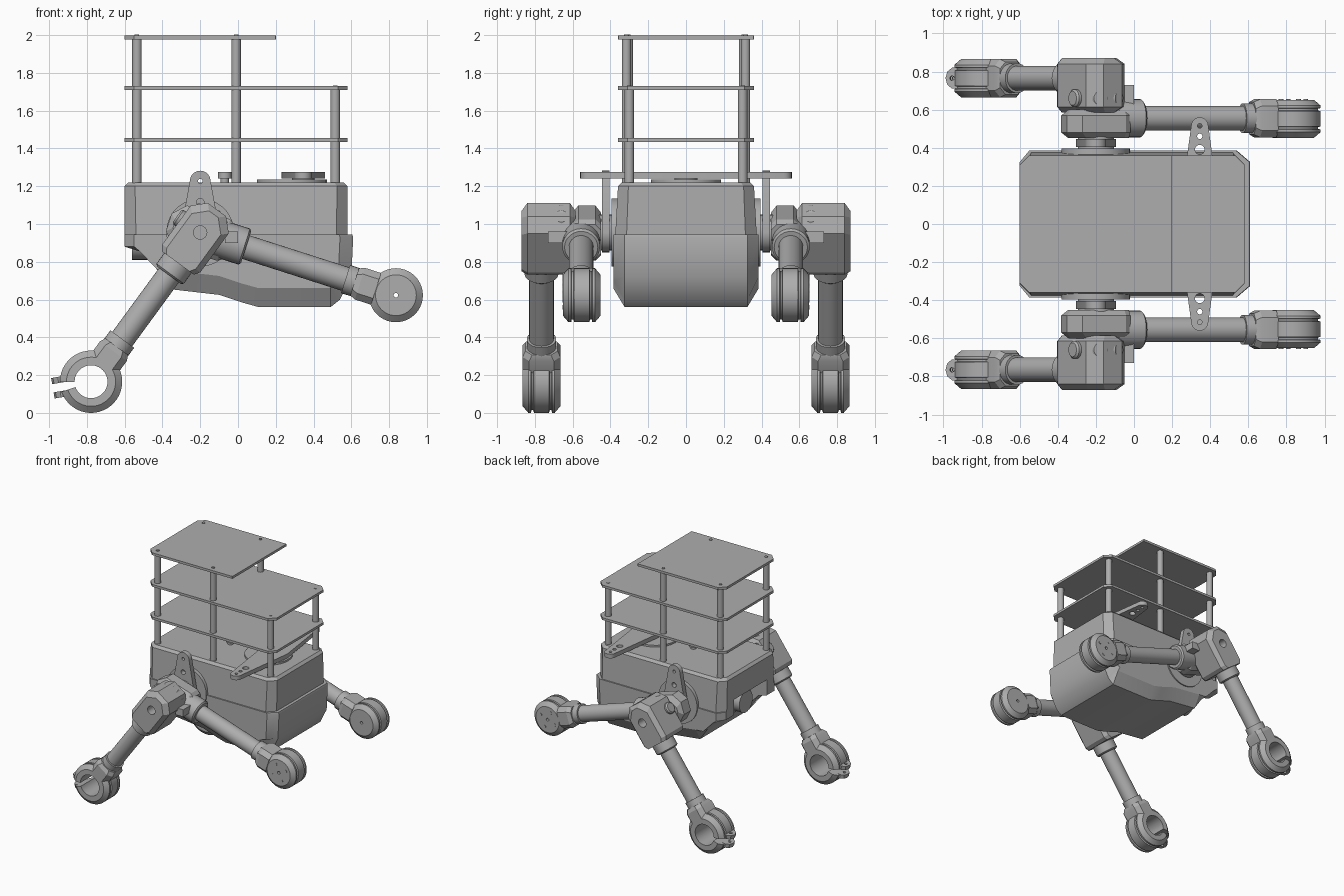
import bpy, bmesh, math
from mathutils import Vector as V

if "Cube" in bpy.data.objects:
    bpy.data.objects.remove(bpy.data.objects["Cube"], do_unlink=True)

grey = bpy.data.materials.new("light grey")
grey.use_nodes = True
GREY = (0.42, 0.42, 0.42, 1)
grey.diffuse_color = GREY
grey.node_tree.nodes["Principled BSDF"].inputs["Base Color"].default_value = GREY
parts = []


def loft(name, rings, closed=False):
    """Skin a row of equal-length rings; cap the ends unless closed."""
    bm = bmesh.new()
    rows = [[bm.verts.new(p) for p in ring] for ring in rings]
    pairs = list(zip(rows, rows[1:]))
    if closed:
        pairs.append((rows[-1], rows[0]))
    else:
        bm.faces.new(rows[0])
        bm.faces.new(rows[-1])
    for a, b in pairs:
        for i in range(len(a)):
            j = (i + 1) % len(a)
            bm.faces.new((a[i], a[j], b[j], b[i]))
    bmesh.ops.recalc_face_normals(bm, faces=bm.faces)
    mesh = bpy.data.meshes.new(name)
    bm.to_mesh(mesh)
    bm.free()
    mesh.materials.append(grey)
    ob = bpy.data.objects.new(name, mesh)
    bpy.context.collection.objects.link(ob)
    parts.append(ob)
    return ob


def octagon(hx, hy, c):
    return [(hx, hy - c), (hx - c, hy), (c - hx, hy), (-hx, hy - c),
            (-hx, c - hy), (c - hx, -hy), (hx - c, -hy), (hx, c - hy)]


def circle(r, n=28):
    return [(r * math.cos(math.tau * i / n), r * math.sin(math.tau * i / n)) for i in range(n)]


def sweep(name, start, direction, sections):
    """Sections are (distance, 2D outline) along a direction."""
    d = V(direction).normalized()
    u = V((1, 0, 0)) if abs(d.y) > 0.9 or abs(d.z) > 0.99 else V((0, 1, 0))
    w = d.cross(u)
    return loft(name, [[V(start) + d * t + u * p + w * q for p, q in ring] for t, ring in sections])


def rod(name, start, direction, length, r):
    return sweep(name, start, direction, [(0, circle(r)), (length, circle(r))])


def box(name, c, h):
    return sweep(name, (c[0], c[1], c[2] - h[2]), (0, 0, 1),
                 [(z, [(h[0], h[1]), (-h[0], h[1]), (-h[0], -h[1]), (h[0], -h[1])]) for z in (0, 2 * h[2])])


def lathe(name, centre, profile, start=0.0, span=math.tau, n=40):
    """Spin a closed (radius, y) profile round a y axis."""
    full = span >= math.tau
    angles = [start + span * i / n for i in range(n if full else n + 1)]
    return loft(name, [[V(centre) + V((r * math.cos(a), y, r * math.sin(a))) for r, y in profile]
                       for a in angles], full)


def horn(r0, r1, length, n=10):
    """Tapered outline pointing along +v, wide round base, narrow round tip."""
    tip = [(r1 * math.cos(math.pi * i / n), length + r1 * math.sin(math.pi * i / n)) for i in range(n + 1)]
    base = [(-r0 * math.cos(math.pi * i / n), -r0 * math.sin(math.pi * i / n)) for i in range(n + 1)]
    return tip + base


def cut(targets, cutter):
    parts.remove(cutter)
    cutter.hide_render = True
    cutter.display_type = 'WIRE'
    cutter.hide_set(True)
    for ob in targets:
        m = ob.modifiers.new("cut", 'BOOLEAN')
        m.object = cutter
        m.solver = 'EXACT'


# Body: chamfered upper shell over a lower shell with an arched tail
upper = loft("upper_shell", [[V((x - 0.01, y, z)) for x, y in octagon(hx, hy, c)] for z, hx, hy, c in (
    (0.93, 0.59, 0.375, 0.06), (1.2, 0.59, 0.36, 0.055), (1.22, 0.57, 0.34, 0.05))])
inner = [(-0.6, 0.945), (-0.6, 0.88), (-0.52, 0.855), (-0.43, 0.76), (-0.36, 0.655), (-0.1, 0.625),
         (0.02, 0.585), (0.11, 0.56), (0.49, 0.56), (0.54, 0.6), (0.6, 0.72), (0.61, 0.93), (0.605, 0.945)]
outer = []
for x, z in inner:
    front = x > 0.5
    raised = z + (0.1 if z < 0.7 else 0.0)
    outer.append((x - 0.07 if front else max(x, -0.55), raised))
lower = loft("lower_shell", [[V((x, y, z)) for x, z in prof] for y, prof in (
    (-0.385, outer), (-0.325, inner), (0.325, inner), (0.385, outer))])
cut([upper, lower], box("tail_pocket_cutter", (-0.55, 0, 0.88), (0.1, 0.22, 0.13)))
rod("tail_motor", (-0.56, 0, 0.9), (1, 0, 0), 0.12, 0.09)

# Decks on standoffs
for name, z, x1 in (("lower_deck", 1.435, 0.58), ("middle_deck", 1.71, 0.58), ("top_deck", 1.977, 0.2)):
    c = 0.05
    f = c if x1 > 0.5 else 0.002
    outline = [(x1, 0.36 - f), (x1 - f, 0.36), (c - 0.6, 0.36), (-0.6, 0.36 - c),
               (-0.6, c - 0.36), (c - 0.6, -0.36), (x1 - f, -0.36), (x1, f - 0.36)]
    loft(name, [[V((x, y, h)) for x, y in outline] for h in (z, z + 0.02)])
for s in (1, -1):
    for name, x, y, top in (("rear", -0.535, 0.305, 1.98), ("middle", -0.01, 0.315, 1.98), ("front", 0.515, 0.3, 1.71)):
        rod(name + "_standoff", (x, y * s, 1.2), (0, 0, 1), top - 1.2, 0.025)
        rod(name + "_screw", (x, y * s, top + 0.01), (0, 0, 1), 0.013, 0.012)

# Top gear: knob, pivot plate and double arm
rod("knob_stem", (-0.07, 0, 1.21), (0, 0, 1), 0.04, 0.022)
rod("knob_cap", (-0.07, 0, 1.24), (0, 0, 1), 0.035, 0.036)
rod("pivot_plate", (0.285, 0, 1.21), (0, 0, 1), 0.025, 0.185)
rod("pivot_post", (0.345, 0, 1.22), (0, 0, 1), 0.03, 0.06)
for s in (1, -1):
    arm = loft("top_arm", [[V((0.345 + p, q * s, z)) for p, q in horn(0.115, 0.045, 0.515)] for z in (1.24, 1.275)])
    for y, r in ((0.515, 0.012), (0.46, 0.014), (0.39, 0.025)):
        cut([arm], rod("arm_hole_cutter", (0.345, y * s, 1.22), (0, 0, 1), 0.08, r))

HIP = V((-0.2, 0, 0.955))
FOOT = V((-0.778, 0, 0.165))
WHEEL = V((0.836, 0, 0.623))


def knuckle_outline(rear, front, h):
    c = 0.065
    return [(front, h - 0.02), (front - 0.03, h), (c - rear, h), (-rear, h - c),
            (-rear, c - h), (c - rear, -h), (front - 0.03, -h), (front, 0.02 - h)]


def knuckle(name, direction, y0, y1, s, rear, front, h):
    """Chamfered joint block, long axis along a limb."""
    d = direction.normalized()
    w = V((-d.z, 0, d.x))
    rings = []
    for y, k in ((y0, 0.03), (y0 + 0.03, 0), (y1 - 0.03, 0), (y1, 0.03)):
        rings.append([HIP + d * t + w * q + V((0, y * s, 0))
                      for t, q in knuckle_outline(rear - k, front, h - k)])
    return loft(name, rings)


def limb(name, end, y, r0, collar_r, c0, c1):
    """Tube with a collar at the joint and a clamp block at the far end."""
    off = V((0, y, 0))
    d = end - HIP
    n = d.length
    rod(name + "_tube", HIP + off + d.normalized() * 0.12, d, n - 0.26, 0.065)
    sweep(name + "_collar", HIP + off, d, [(c0, circle(r0)), (c1 - 0.01, circle(r0)), (c1, circle(r0 - 0.012))])
    sweep(name + "_end_collar", HIP + off, d, [(n - 0.28, circle(collar_r)), (n - 0.2, circle(collar_r))])
    sweep(name + "_end_block", HIP + off, d, [
        (n - 0.23, octagon(0.085, 0.075, 0.035)), (n - 0.2, octagon(0.1, 0.088, 0.035)),
        (n - 0.11, octagon(0.1, 0.088, 0.035))])


def rim(r, hole):
    half = [(hole, 0.1), (r - 0.035, 0.1), (r, 0.07), (r, 0.056), (r - 0.014, 0.053), (r - 0.014, 0.044), (r, 0.04)]
    return half + [(a, -y) for a, y in reversed(half)]


# Two mirrored leg assemblies
for s in (1, -1):
    side = "left" if s > 0 else "right"
    y_axis = (0, s, 0)
    rod(side + "_hip_disc", HIP + V((0, 0.34 * s, 0)), y_axis, 0.055, 0.18)
    plate = loft(side + "_hip_horn", [[HIP + V((p, y * s, q)) for p, q in horn(0.105, 0.055, 0.272)]
                                      for y in (0.405, 0.445)])
    shaft = rod(side + "_hip_shaft", HIP + V((0, 0.36 * s, 0)), y_axis, 0.12, 0.095)
    cut([plate], rod("horn_hole_cutter", HIP + V((0, 0.39 * s, 0.272)), y_axis, 0.08, 0.012))
    cut([plate], rod("horn_hole_cutter", HIP + V((0, 0.39 * s, 0.16)), y_axis, 0.08, 0.02))

    leg_block = knuckle(side + "_leg_knuckle", FOOT - HIP, 0.585, 0.87, s, 0.15, 0.2, 0.125)
    arm_block = knuckle(side + "_arm_knuckle", WHEEL - HIP, 0.45, 0.6, s, 0.175, 0.16, 0.115)
    limb(side + "_leg", FOOT, 0.765 * s, 0.09, 0.078, 0.18, 0.28)
    limb(side + "_arm", WHEEL, 0.555 * s, 0.1, 0.078, 0.1, 0.255)
    cut([leg_block, arm_block, shaft, plate, upper, lower],
        rod("axle_hole_cutter", HIP + V((0, 0.3 * s, 0)), y_axis, 0.65, 0.035))
    box(side + "_arm_clamp", (-0.035, 0.66 * s, 0.93), (0.035, 0.07, 0.03))
    for angle in (35, 80, 145):
        d = V((math.cos(math.radians(angle)), 0, math.sin(math.radians(angle))))
        sweep(side + "_bolt", HIP + V((0, 0.66 * s, 0)), d, [
            (0.08, circle(0.047)), (0.14, circle(0.047)), (0.15, circle(0.037))])

    # Wheel at the end of the arm
    lathe(side + "_wheel", WHEEL + V((0, 0.552 * s, 0)), rim(0.143, 0.012))
    for a in range(4):
        t = math.tau * a / 4 + 0.4
        rod(side + "_wheel_screw", WHEEL + V((0.07 * math.cos(t), 0.65 * s, 0.07 * math.sin(t))), y_axis, 0.005, 0.012)

    # Split ring clamp with two ears at the end of the leg
    slot = math.pi + 0.17
    centre = FOOT + V((0, 0.765 * s, 0))
    lathe(side + "_foot_ring", centre, rim(0.165, 0.087), slot + 0.16, math.tau - 0.32)
    d = V((math.cos(slot), 0, math.sin(slot)))
    w = V((-d.z, 0, d.x))
    for k in (1, -1):
        ear = [(0.12, 0.055), (0.17, 0.055), (0.195, 0.035), (0.205, 0), (0.195, -0.035), (0.17, -0.055), (0.12, -0.055)]
        tab = loft(side + "_foot_ear", [[centre + d * t + V((0, q, 0)) + w * (k * h) for t, q in ear]
                                        for h in (0.022, 0.055)])
        cut([tab], rod("ear_hole_cutter", centre + d * 0.17 - w * 0.1, w, 0.2, 0.012))

# Smooth curved faces, keep edges sharp
bpy.ops.object.select_all(action='DESELECT')
for ob in parts:
    ob.select_set(True)
bpy.context.view_layer.objects.active = parts[0]
bpy.ops.object.shade_smooth_by_angle(angle=math.radians(25))
